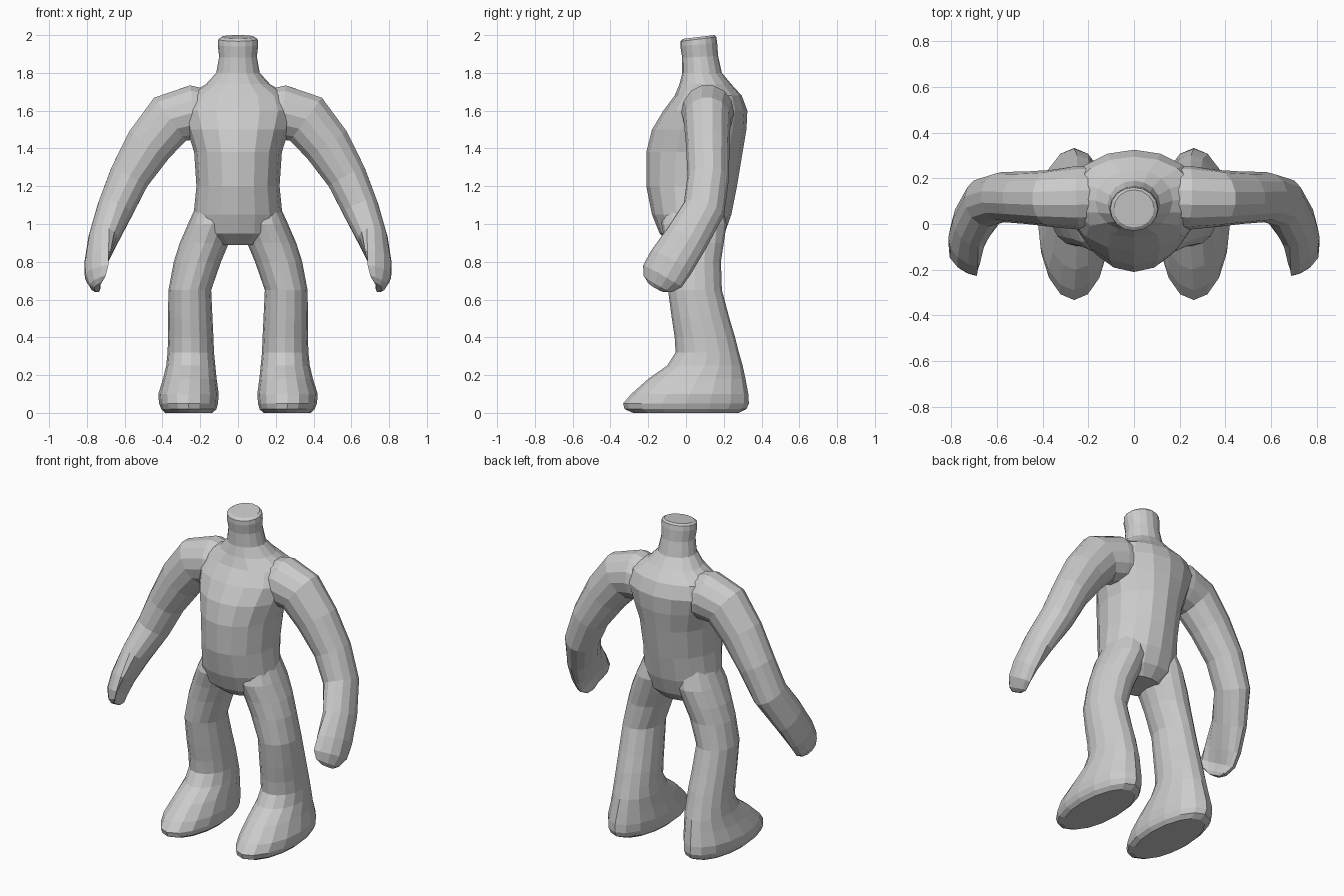
import bpy, bmesh
from math import sin, cos, tau
from mathutils import Vector


def loft(name, rings):
    """Skin a closed tube through rings of equal point count."""
    bm = bmesh.new()
    loops = [[bm.verts.new(p) for p in ring] for ring in rings]
    n = len(loops[0])
    for a, b in zip(loops, loops[1:]):
        for i in range(n):
            j = (i + 1) % n
            bm.faces.new((a[i], a[j], b[j], b[i]))
    bm.faces.new(loops[0])
    bm.faces.new(loops[-1])
    bmesh.ops.recalc_face_normals(bm, faces=bm.faces[:])
    mesh = bpy.data.meshes.new(name)
    bm.to_mesh(mesh)
    bm.free()
    obj = bpy.data.objects.new(name, mesh)
    bpy.context.collection.objects.link(obj)
    return obj


def level_ring(z, cx, hx, front, back, sides, tilt=0.0):
    """Horizontal ellipse given by centre x, half width and y extents."""
    cy, hy = (front + back) / 2, (back - front) / 2
    pts = []
    for i in range(sides):
        a = tau * i / sides
        y = cy + hy * sin(a)
        pts.append(Vector((cx + hx * cos(a), y, z + tilt * (y - back))))
    return pts


def limb_rings(stations, sides):
    """Ellipses square to a path; palm flattens the inside, curl bends the front edge in."""
    centres = [Vector(s[0]) for s in stations]
    rings = []
    for k, (c, a, b, palm, curl) in enumerate(stations):
        c = centres[k]
        t = (centres[min(k + 1, len(centres) - 1)] - centres[max(k - 1, 0)]).normalized()
        v = (Vector((0, 1, 0)) - t * t.y).normalized()
        u = t.cross(v)
        ring = []
        for i in range(sides):
            ang = tau * i / sides
            su, cv = sin(ang), cos(ang)
            if su < 0:
                su *= palm
            ring.append(c + u * (a * su - curl * max(0, -cv) ** 2) + v * b * cv)
        rings.append(ring)
    return rings


# Torso and neck: z, half width, front y, back y, tilt
torso = [
    (0.89, 0.13, -0.07, 0.15, 0),
    (0.95, 0.225, -0.14, 0.205, 0),
    (1.05, 0.235, -0.18, 0.24, 0),
    (1.20, 0.220, -0.21, 0.27, 0),
    (1.38, 0.232, -0.21, 0.30, 0),
    (1.50, 0.270, -0.18, 0.32, 0),
    (1.60, 0.300, -0.12, 0.325, 0),
    (1.68, 0.270, -0.06, 0.295, 0),
    (1.74, 0.170, -0.035, 0.24, 0),
    (1.80, 0.115, -0.02, 0.19, 0),
    (1.89, 0.100, -0.02, 0.17, 0.05),
    (1.96, 0.107, -0.03, 0.165, 0.1),
    (1.99, 0.104, -0.03, 0.160, 0.12),
    (2.00, 0.088, -0.015, 0.15, 0.12),
]
body = loft("body", [level_ring(z, 0, hx, f, b, 16, t) for z, hx, f, b, t in torso])

# Leg and foot: z, centre x, half width, front y, back y
leg = [
    (1.12, 0.110, 0.100, -0.10, 0.19),
    (1.00, 0.140, 0.125, -0.13, 0.215),
    (0.90, 0.178, 0.130, -0.11, 0.20),
    (0.80, 0.215, 0.125, -0.10, 0.185),
    (0.65, 0.255, 0.113, -0.095, 0.19),
    (0.50, 0.253, 0.118, -0.075, 0.23),
    (0.40, 0.250, 0.120, -0.06, 0.26),
    (0.32, 0.250, 0.123, -0.055, 0.28),
    (0.25, 0.250, 0.130, -0.10, 0.30),
    (0.18, 0.255, 0.142, -0.20, 0.315),
    (0.10, 0.262, 0.160, -0.29, 0.33),
    (0.05, 0.262, 0.156, -0.333, 0.333),
    (0.02, 0.260, 0.146, -0.325, 0.32),
    (0.00, 0.260, 0.125, -0.28, 0.28),
]
legs = loft("legs", [level_ring(*s, 16) for s in leg])

# Arm and cupped hand: centre, thickness, depth, palm factor, curl
arm = [
    ((0.10, 0.120, 1.58), 0.120, 0.130, 1, 0),
    ((0.24, 0.115, 1.59), 0.148, 0.140, 1, 0),
    ((0.36, 0.112, 1.555), 0.145, 0.125, 1, 0),
    ((0.47, 0.115, 1.42), 0.130, 0.115, 1, 0),
    ((0.575, 0.118, 1.25), 0.110, 0.110, 1, 0),
    ((0.65, 0.095, 1.08), 0.098, 0.112, 1, 0),
    ((0.71, 0.000, 0.92), 0.084, 0.118, 0.9, 0.01),
    ((0.738, -0.080, 0.80), 0.075, 0.125, 0.6, 0.04),
    ((0.750, -0.125, 0.725), 0.062, 0.118, 0.3, 0.06),
    ((0.745, -0.150, 0.680), 0.042, 0.085, 0.4, 0.05),
    ((0.742, -0.160, 0.662), 0.020, 0.045, 0.5, 0.02),
]
arms = loft("arms", limb_rings(arm, 14))

# Mirror the limbs and weld everything into one skin
bpy.context.view_layer.objects.active = body
for limb in (legs, arms):
    mirror = limb.modifiers.new("mirror", "MIRROR")
    mirror.use_mirror_merge = False
    limb.hide_render = True
    union = body.modifiers.new("union", "BOOLEAN")
    union.operation = "UNION"
    union.solver = "EXACT"
    union.object = limb
    bpy.ops.object.modifier_apply(modifier=union.name)
    bpy.data.objects.remove(limb)
